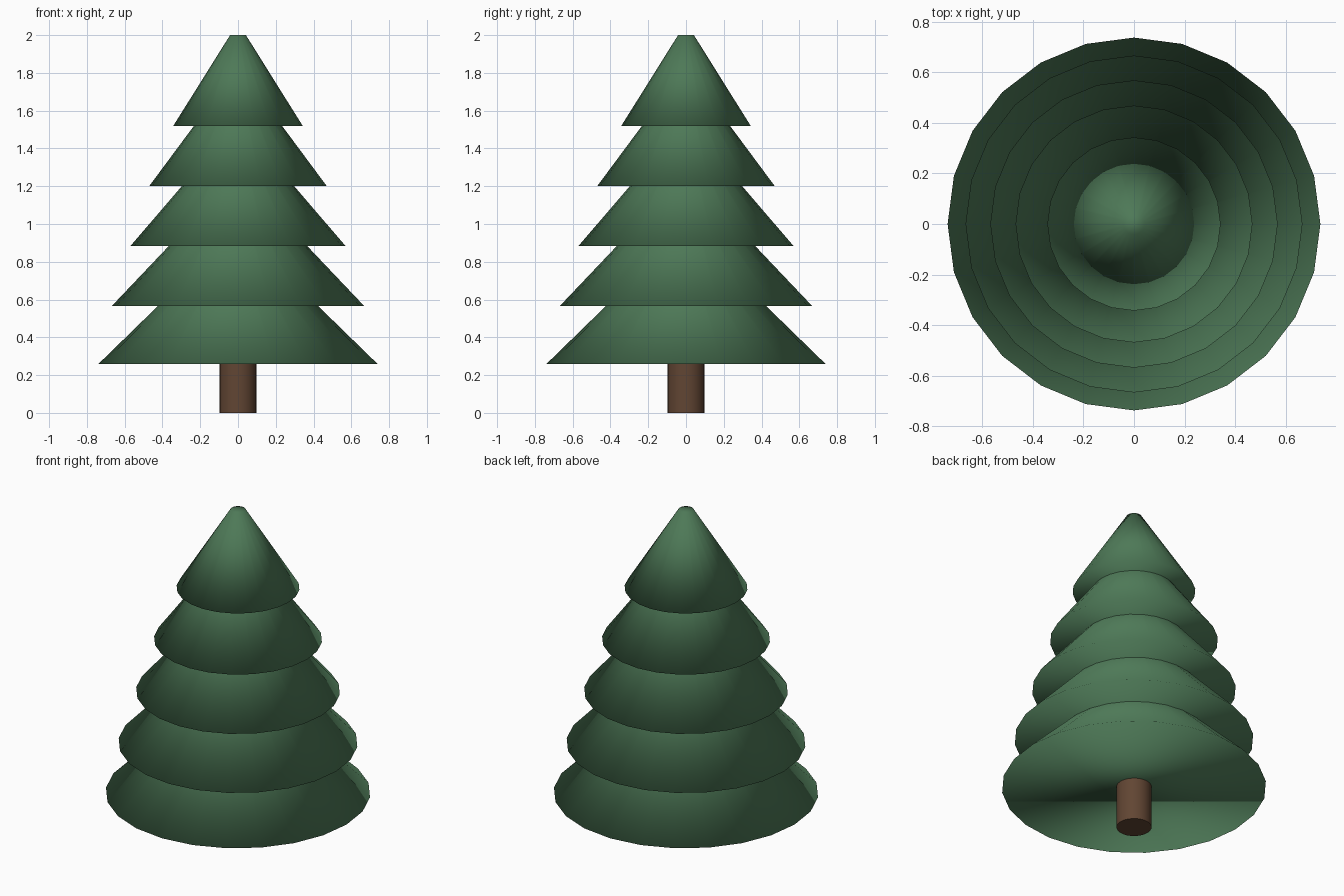
import bpy
import math

if "Cube" in bpy.data.objects:
    bpy.data.objects.remove(bpy.data.objects["Cube"])


def material(name, color):
    m = bpy.data.materials.new(name)
    m.diffuse_color = color
    m.use_nodes = True
    m.node_tree.nodes["Principled BSDF"].inputs["Base Color"].default_value = m.diffuse_color
    return m


green = material("needles", (0.075, 0.19, 0.095, 1))
brown = material("bark", (0.12, 0.06, 0.033, 1))


def cone(name, z, height, r_base, r_top, sides, mat):
    bpy.ops.mesh.primitive_cone_add(vertices=sides, radius1=r_base, radius2=r_top,
                                    depth=height, location=(0, 0, z + height / 2))
    ob = bpy.context.object
    ob.name = name
    ob.data.materials.append(mat)
    return ob


# Trunk: smooth sides, sharp ends
cone("trunk", 0, 0.32, 0.098, 0.098, 24, brown)
bpy.ops.object.shade_smooth_by_angle(angle=math.radians(30))

# Foliage tiers: base height, base radius, outward slope (run / rise)
tiers = [(0.26, 0.738, 1.026), (0.567, 0.667, 0.95), (0.884, 0.569, 0.858),
         (1.202, 0.469, 0.742), (1.519, 0.343, 0.626)]
for i, (z, r, slope) in enumerate(tiers, 1):
    r_top = r * 0.122
    height = (r - r_top) / slope
    if i == len(tiers):
        height = 2.0 - z
    cone(f"foliage_tier_{i}", z, height, r, r_top, 24, green)
    # fully smooth, including the rim and caps
    bpy.ops.object.shade_smooth()
